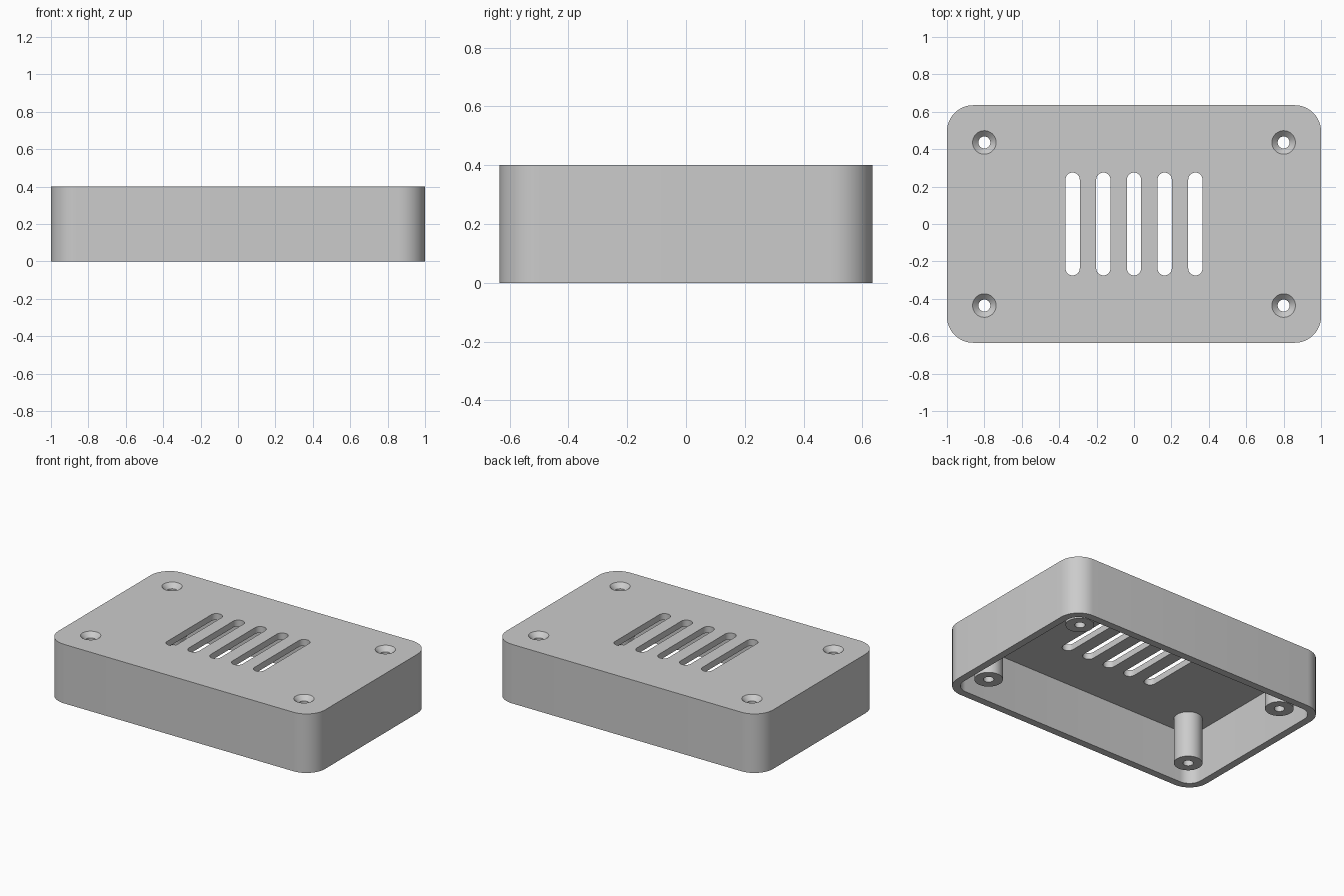
import bpy
import bmesh
import math
from mathutils import Vector, Matrix

cube = bpy.data.objects.get("Cube")
if cube:
    bpy.data.objects.remove(cube, do_unlink=True)

WIDTH, DEPTH, HEIGHT = 2.0, 1.27, 0.4
WALL, CEILING, CORNER = 0.05, 0.357, 0.14
POST_X, POST_Y, POST_R, POST_BOTTOM = 0.8, 0.436, 0.088, 0.043
BORE_R, SINK_R = 0.032, 0.063
SLOT_R, SLOT_LENGTH, SLOT_PITCH = 0.038, 0.55, 0.164

grey = bpy.data.materials.new("light grey plastic")
grey.use_nodes = True
grey.diffuse_color = (0.6, 0.6, 0.6, 1)
grey.node_tree.nodes["Principled BSDF"].inputs["Base Color"].default_value = grey.diffuse_color


def add_prism(bm, width, depth, radius, low, high, x=0, steps=12):
    """Upright rounded rectangle between two heights."""
    points = []
    for k, (sx, sy) in enumerate(((1, 1), (-1, 1), (-1, -1), (1, -1))):
        for i in range(steps + 1):
            a = math.pi / 2 * (k + i / steps)
            p = Vector((x + sx * (width / 2 - radius) + radius * math.cos(a),
                        sy * (depth / 2 - radius) + radius * math.sin(a), low))
            if not points or (p - points[-1]).length > 1e-5:
                points.append(p)
    if (points[0] - points[-1]).length < 1e-5:
        points.pop()
    face = bm.faces.new([bm.verts.new(p) for p in points])
    top = bmesh.ops.extrude_face_region(bm, geom=[face])
    moved = [v for v in top["geom"] if isinstance(v, bmesh.types.BMVert)]
    bmesh.ops.translate(bm, verts=moved, vec=(0, 0, high - low))


def add_lathe(bm, profile, x, y, steps=40):
    """Turn a (radius, height) profile about a vertical axis."""
    rings = []
    for r, z in profile:
        count = steps if r else 1
        rings.append([bm.verts.new((x + r * math.cos(math.tau * i / steps),
                                    y + r * math.sin(math.tau * i / steps), z))
                      for i in range(count)])
    for a, b in zip(rings, rings[1:]):
        for i in range(steps):
            corners = [a[i % len(a)], a[(i + 1) % len(a)], b[(i + 1) % len(b)], b[i % len(b)]]
            bm.faces.new(list(dict.fromkeys(corners)))


def finish(bm, name):
    bmesh.ops.recalc_face_normals(bm, faces=bm.faces)
    mesh = bpy.data.meshes.new(name)
    bm.to_mesh(mesh)
    bm.free()
    mesh.materials.append(grey)
    obj = bpy.data.objects.new(name, mesh)
    bpy.context.collection.objects.link(obj)
    return obj


def activate(obj):
    bpy.ops.object.select_all(action='DESELECT')
    obj.select_set(True)
    bpy.context.view_layer.objects.active = obj


def cut(target, cutter):
    cutter.hide_render = True
    mod = target.modifiers.new("cut", 'BOOLEAN')
    mod.operation, mod.solver, mod.object = 'DIFFERENCE', 'EXACT', cutter
    activate(target)
    bpy.ops.object.modifier_apply(modifier=mod.name)
    bpy.data.objects.remove(cutter, do_unlink=True)


corners = [(sx * POST_X, sy * POST_Y) for sx in (-1, 1) for sy in (-1, 1)]

# Outer shell, open underneath
bm = bmesh.new()
add_prism(bm, WIDTH, DEPTH, CORNER, 0, HEIGHT)
case = finish(bm, "case")

bm = bmesh.new()
add_prism(bm, WIDTH - 2 * WALL, DEPTH - 2 * WALL, CORNER - WALL, -0.1, CEILING)
cut(case, finish(bm, "cavity_cutter"))

# Vent slots and countersunk screw holes through the lid
bm = bmesh.new()
for i in range(-2, 3):
    add_prism(bm, 2 * SLOT_R, SLOT_LENGTH, SLOT_R, 0.3, 0.5, x=i * SLOT_PITCH)
sink = SINK_R - BORE_R
for x, y in corners:
    add_lathe(bm, [(0, 0.3), (BORE_R, 0.3), (BORE_R, HEIGHT - sink),
                   (SINK_R + 0.02, HEIGHT + 0.02), (0, HEIGHT + 0.02)], x, y)
cut(case, finish(bm, "opening_cutter"))

# Hollow screw posts hanging from the lid
parts = [case]
for i, (x, y) in enumerate(corners):
    bm = bmesh.new()
    add_lathe(bm, [(BORE_R, CEILING), (BORE_R, POST_BOTTOM),
                   (POST_R, POST_BOTTOM), (POST_R, CEILING)], x, y)
    parts.append(finish(bm, f"screw_post_{i + 1}"))

for part in parts:
    activate(part)
    bpy.ops.object.shade_smooth_by_angle(angle=math.radians(30))
